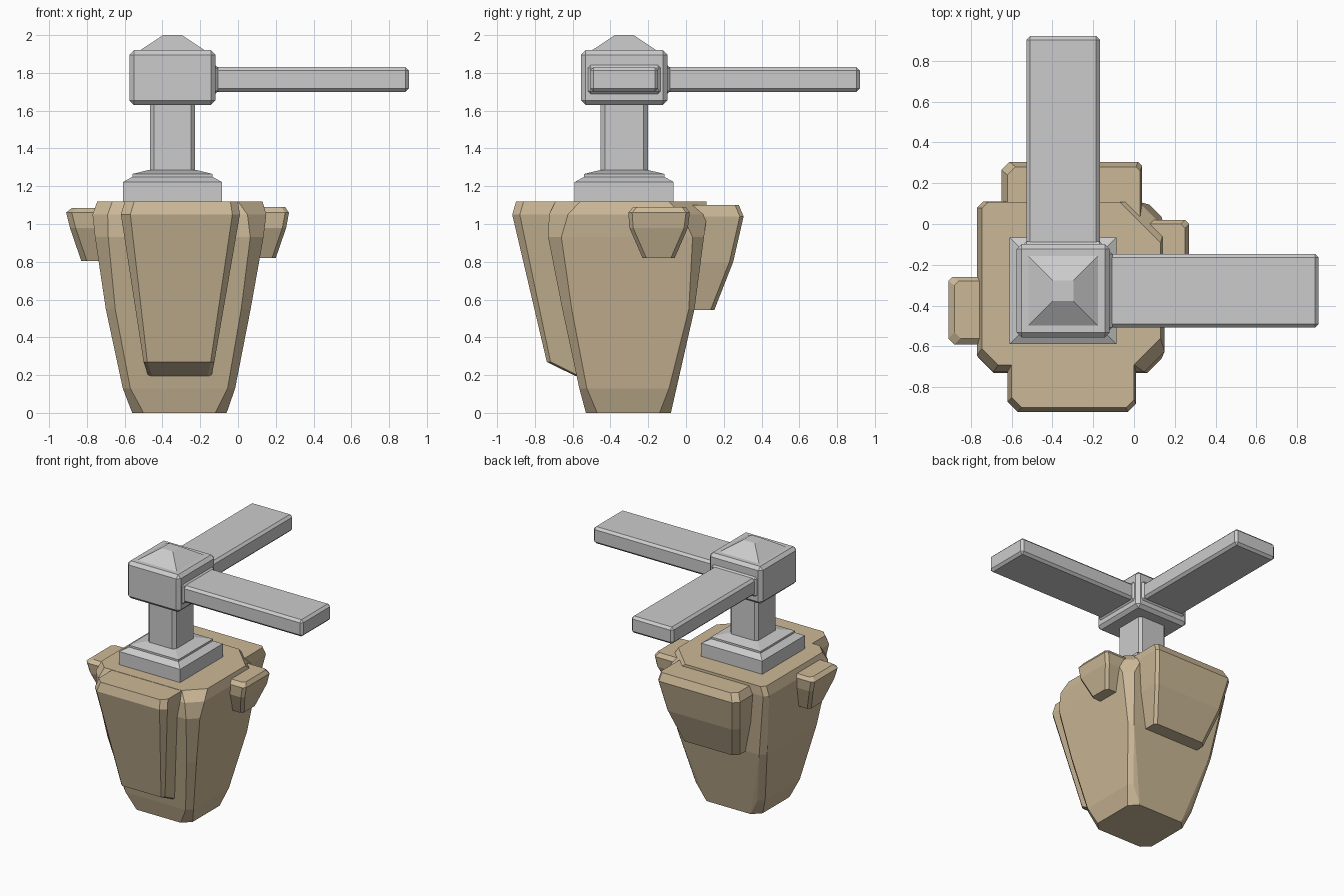
import bpy, bmesh

if "Cube" in bpy.data.objects:
    bpy.data.objects.remove(bpy.data.objects["Cube"])

stone = bpy.data.materials.new("stone")
stone.diffuse_color = (0.6, 0.48, 0.31, 1)
stone.use_nodes = True
stone.node_tree.nodes["Principled BSDF"].inputs["Base Color"].default_value = stone.diffuse_color


def finish(name, bm, mat=None):
    bmesh.ops.recalc_face_normals(bm, faces=bm.faces[:])
    me = bpy.data.meshes.new(name)
    bm.to_mesh(me)
    bm.free()
    ob = bpy.data.objects.new(name, me)
    bpy.context.collection.objects.link(ob)
    if mat:
        me.materials.append(mat)
    return ob


def ring(z, x0, x1, y0, y1, c):
    """Rectangle with cut corners; c = cut at front-left, front-right, back-right, back-left."""
    a, b, d, e = c
    return [(x0, y0 + a, z), (x0 + a, y0, z), (x1 - b, y0, z), (x1, y0 + b, z),
            (x1, y1 - d, z), (x1 - d, y1, z), (x0 + e, y1, z), (x0, y1 - e, z)]


def rock(name, rings):
    """Chiselled convex stone wrapped around a stack of rings."""
    bm = bmesh.new()
    for r in rings:
        for p in ring(*r):
            bm.verts.new(p)
    out = bmesh.ops.convex_hull(bm, input=bm.verts[:])
    junk = {v for v in out["geom_interior"] + out["geom_unused"]
            if isinstance(v, bmesh.types.BMVert)}
    bmesh.ops.delete(bm, geom=list(junk), context="VERTS")
    bmesh.ops.dissolve_limit(bm, angle_limit=0.04, verts=bm.verts[:], edges=bm.edges[:])
    return finish(name, bm, stone)


def box(name, x0, x1, y0, y1, z0, z1, bevel):
    bm = bmesh.new()
    bmesh.ops.create_cube(bm, size=1)
    for v in bm.verts:
        v.co = ((x0, x1)[v.co.x > 0], (y0, y1)[v.co.y > 0], (z0, z1)[v.co.z > 0])
    bmesh.ops.bevel(bm, geom=bm.edges[:], offset=bevel, segments=1, affect="EDGES")
    return finish(name, bm)


def stack(name, cx, cy, levels):
    """Square stepped solid from (z, half width) levels."""
    bm = bmesh.new()
    loops = [[bm.verts.new((cx + sx * h, cy + sy * h, z))
              for sx, sy in ((-1, -1), (1, -1), (1, 1), (-1, 1))] for z, h in levels]
    for lo, hi in zip(loops, loops[1:]):
        for i in range(4):
            bm.faces.new((lo[i], lo[(i + 1) % 4], hi[(i + 1) % 4], hi[i]))
    bm.faces.new(loops[0][::-1])
    bm.faces.new(loops[-1])
    return finish(name, bm)


# Main boulder
rock("rock_body", [
    (0.00, -0.56, -0.06, -0.53, -0.08, (0.06, 0.06, 0.06, 0.06)),
    (0.13, -0.61, -0.015, -0.565, -0.06, (0.04, 0.04, 0.03, 0.04)),
    (0.55, -0.70, 0.067, -0.655, 0.045, (0.05, 0.05, 0.03, 0.04)),
    (0.93, -0.757, 0.135, -0.73, 0.095, (0.07, 0.07, 0.06, 0.05)),
    (1.05, -0.77, 0.15, -0.725, 0.11, (0.08, 0.10, 0.13, 0.03)),
    (1.12, -0.745, 0.13, -0.69, 0.108, (0.08, 0.13, 0.20, 0.03))])

# Slabs stuck to its four sides
f = (0.05, 0.04, 0, 0)
rock("front_slab", [
    (1.118, -0.60, 0.00, -0.90, -0.60, f),
    (1.05, -0.62, 0.01, -0.92, -0.60, f),
    (0.80, -0.58, -0.04, -0.865, -0.60, f),
    (0.27, -0.50, -0.125, -0.737, -0.52, (0.02, 0.02, 0, 0)),
    (0.195, -0.475, -0.14, -0.585, -0.50, (0.02, 0.02, 0, 0))])
b = (0, 0, 0.02, 0.04)
rock("back_slab", [
    (1.10, -0.62, 0.03, 0.00, 0.28, b),
    (1.04, -0.65, 0.04, 0.00, 0.305, b),
    (0.80, -0.61, 0.00, 0.00, 0.25, b),
    (0.545, -0.54, -0.07, -0.02, 0.15, b)])
r = (0, 0.02, 0.02, 0)
rock("right_slab", [
    (1.09, -0.05, 0.25, -0.28, 0.00, r),
    (1.06, -0.05, 0.27, -0.305, 0.02, r),
    (0.98, -0.05, 0.255, -0.30, 0.01, r),
    (0.82, -0.05, 0.20, -0.23, -0.06, r)])
l = (0.03, 0, 0, 0.02)
rock("left_slab", [
    (1.085, -0.88, -0.60, -0.56, -0.28, l),
    (1.06, -0.91, -0.60, -0.59, -0.26, l),
    (0.98, -0.89, -0.60, -0.58, -0.27, l),
    (0.805, -0.83, -0.60, -0.51, -0.33, l)])

# Stepped foot, post, head and cap
cx, cy = -0.347, -0.327
stack("foot_plate", cx, cy, [(1.10, 0.262), (1.222, 0.262), (1.25, 0.212),
                             (1.265, 0.212), (1.285, 0.13)])
box("post", cx - 0.12, cx + 0.12, cy - 0.125, cy + 0.125, 1.24, 1.68, 0.022)
box("head", cx - 0.228, cx + 0.228, cy - 0.228, cy + 0.228, 1.63, 1.92, 0.024)
stack("head_cap", cx, cy, [(1.90, 0.178), (1.917, 0.175), (2.0, 0.05)])

# Two arms with a thin collar at the root of each
box("right_arm", -0.20, 0.905, cy - 0.18, cy + 0.18, 1.70, 1.83, 0.018)
box("right_collar", -0.20, -0.105, cy - 0.197, cy + 0.197, 1.685, 1.845, 0.018)
box("back_arm", cx - 0.18, cx + 0.18, -0.18, 0.92, 1.70, 1.83, 0.018)
box("back_collar", cx - 0.197, cx + 0.197, -0.18, -0.085, 1.685, 1.845, 0.018)
